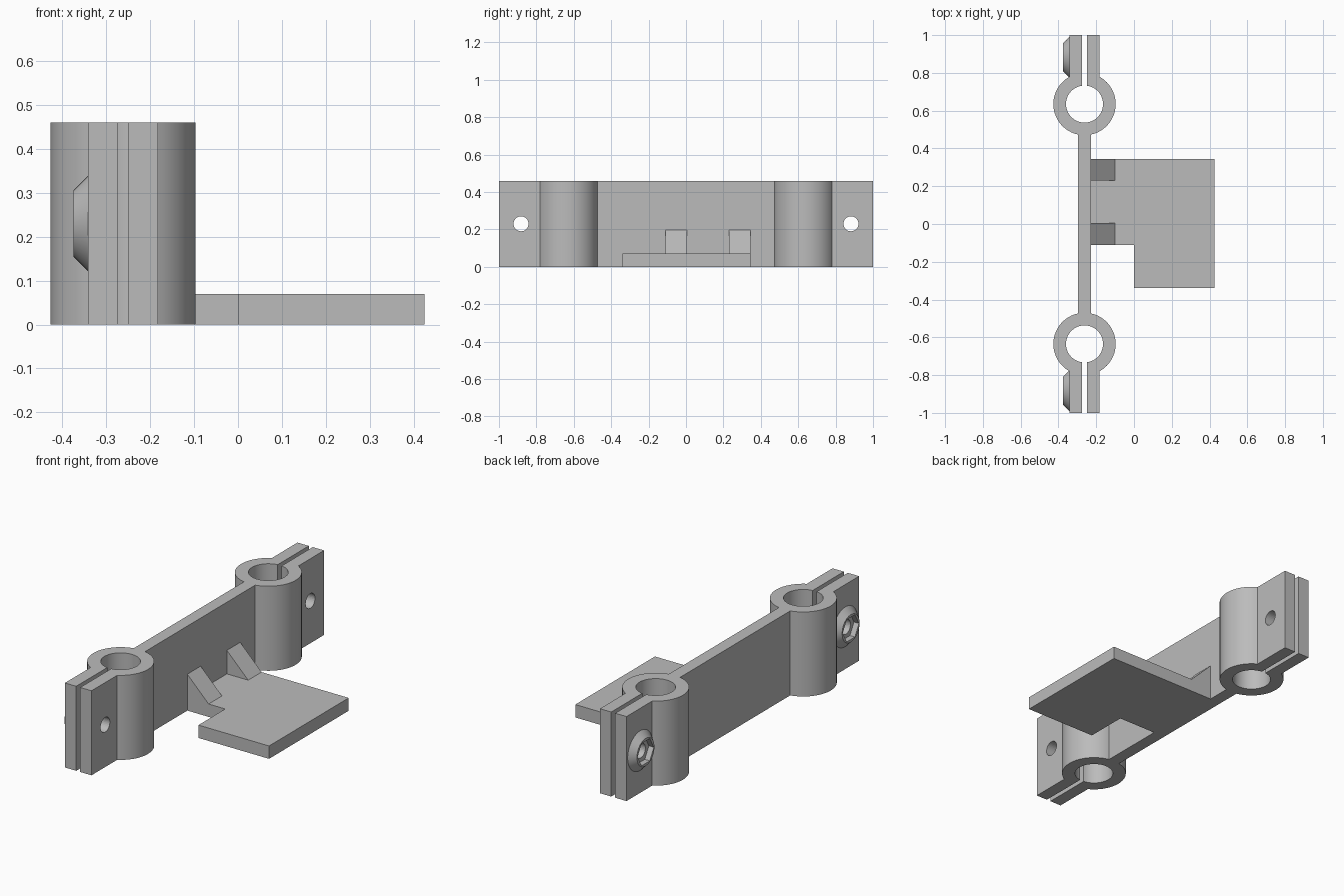
import bpy, bmesh, math
from mathutils import Matrix

cube = bpy.data.objects.get("Cube")
if cube:
    bpy.data.objects.remove(cube, do_unlink=True)

H = 0.46                      # bracket height
CX, CY = -0.262, 0.635        # clamp ring centre
R_OUT, R_IN = 0.165, 0.098
WEB, EAR, SLOT = 0.034, 0.08, 0.012   # half widths about CX
BOLT_Y, BOLT_Z, BOLT_R = 0.882, 0.23, 0.04

grey = bpy.data.materials.new("Plain grey")
grey.use_nodes = True
colour = (0.5, 0.5, 0.5, 1)
grey.diffuse_color = colour
grey.node_tree.nodes["Principled BSDF"].inputs["Base Color"].default_value = colour


def make_object(name, bm):
    bmesh.ops.recalc_face_normals(bm, faces=bm.faces)
    mesh = bpy.data.meshes.new(name)
    bm.to_mesh(mesh)
    bm.free()
    mesh.materials.append(grey)
    obj = bpy.data.objects.new(name, mesh)
    bpy.context.collection.objects.link(obj)
    return obj


def extrude(name, outline, offset):
    bm = bmesh.new()
    face = bm.faces.new([bm.verts.new(p) for p in outline])
    moved = bmesh.ops.extrude_face_region(bm, geom=[face])["geom"]
    bmesh.ops.translate(bm, vec=offset,
                        verts=[v for v in moved if isinstance(v, bmesh.types.BMVert)])
    return make_object(name, bm)


def cone_x(name, sides, r_low, r_high, x0, x1, y, spin=0):
    """Cone or prism lying along x, from x0 to x1."""
    bm = bmesh.new()
    place = (Matrix.Translation(((x0 + x1) / 2, y, BOLT_Z))
             @ Matrix.Rotation(math.pi / 2, 4, "Y") @ Matrix.Rotation(spin, 4, "Z"))
    bmesh.ops.create_cone(bm, cap_ends=True, segments=sides, radius1=r_low,
                          radius2=r_high, depth=x1 - x0, matrix=place)
    return make_object(name, bm)


def cut(obj, cutter):
    cutter.hide_render = True
    cutter.hide_set(True)
    mod = obj.modifiers.new("cut", "BOOLEAN")
    mod.operation, mod.solver, mod.object = "DIFFERENCE", "EXACT", cutter


def arc(radius, start, end, steps):
    return [(CX + radius * math.cos(start + (end - start) * i / steps),
             CY + radius * math.sin(start + (end - start) * i / steps), 0)
            for i in range(steps + 1)]


# Half outline: web, ring, split ears and bore as one continuous loop
a_web, a_ear, a_slot = (math.asin(w / r) for w, r in
                        ((WEB, R_OUT), (EAR, R_OUT), (SLOT, R_IN)))
up, down = math.pi / 2, -math.pi / 2
half = arc(R_OUT, down + a_web, up - a_ear, 32)
half += [(CX + EAR, 1, 0), (CX + SLOT, 1, 0)]
half += arc(R_IN, up - a_slot, up + a_slot - 2 * math.pi, 64)
half += [(CX - SLOT, 1, 0), (CX - EAR, 1, 0)]
half += arc(R_OUT, up + a_ear, 2 * math.pi + down - a_web, 32)
other = [(2 * CX - x, -y, z) for x, y, z in half]
bracket = extrude("clamp_bracket", half + other, (0, 0, H))

# Nut bosses and bolt holes on both pairs of ears
smooth = [bracket]
for label, y in (("front", -BOLT_Y), ("back", BOLT_Y)):
    boss = cone_x(label + "_nut_boss", 48, 0.075, 0.108, CX - 0.113, CX - EAR, y)
    drill = cone_x(label + "_bolt_cutter", 32, BOLT_R, BOLT_R, -0.6, 0, y)
    pocket = cone_x(label + "_nut_cutter", 6, 0.07, 0.07, -0.5, CX - EAR - 0.003, y)
    cut(bracket, drill)
    cut(boss, drill)
    cut(boss, pocket)
    smooth.append(boss)

# Notched shelf
extrude("shelf_plate", [(-0.24, -0.11, 0), (0, -0.11, 0), (0, -0.34, 0),
                        (0.425, -0.34, 0), (0.425, 0.345, 0), (-0.24, 0.345, 0)],
        (0, 0, 0.07))

# Wedge gussets between web and shelf
for label, y in (("front", -0.11), ("back", 0.23)):
    extrude(label + "_gusset", [(-0.235, y, 0.065), (-0.1, y, 0.065), (-0.1, y, 0.07),
                                (-0.228, y, 0.198), (-0.235, y, 0.198)], (0, 0.115, 0))

bpy.ops.object.select_all(action="DESELECT")
for obj in smooth:
    obj.select_set(True)
bpy.context.view_layer.objects.active = bracket
bpy.ops.object.shade_smooth_by_angle(angle=math.radians(30))
